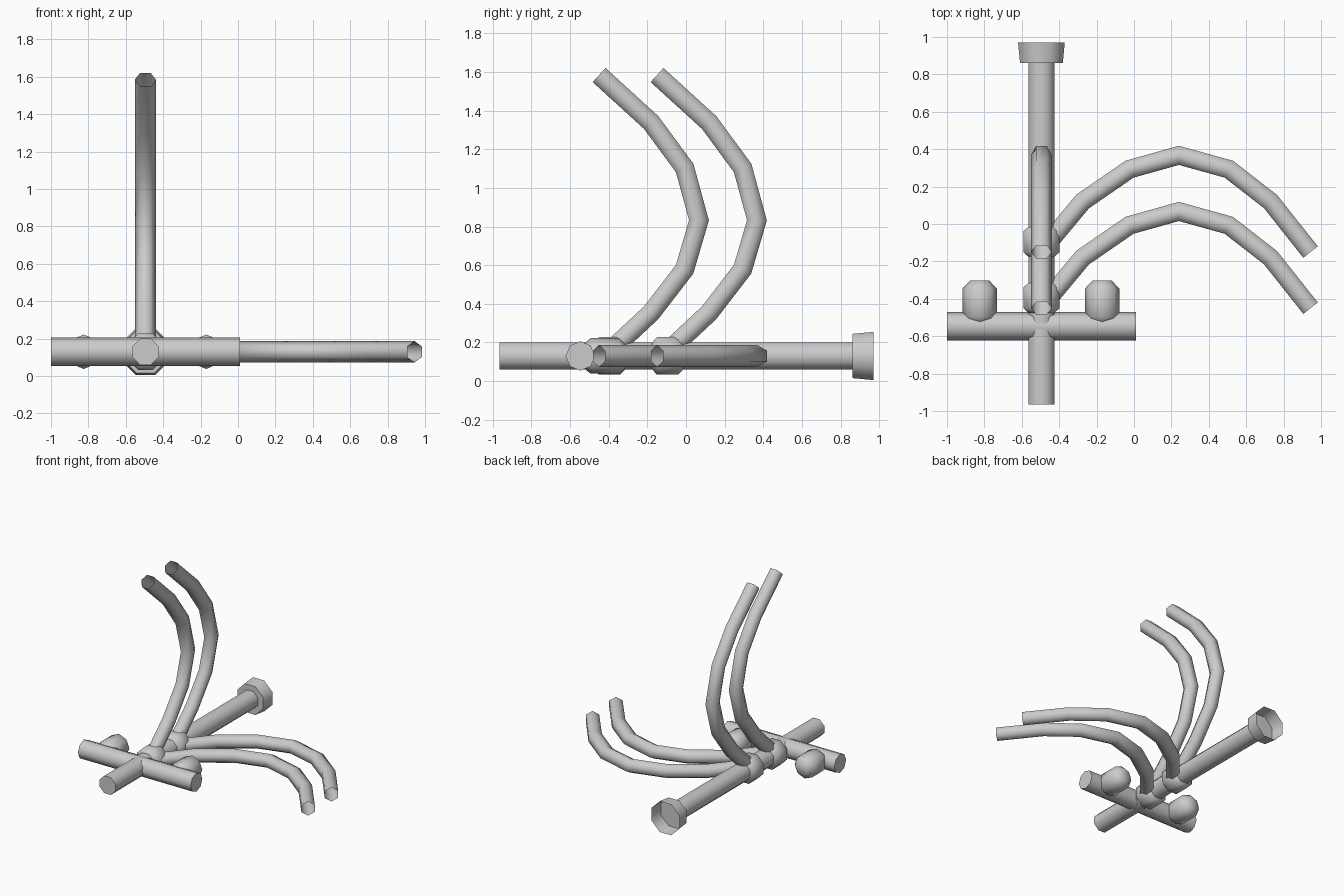
import bpy, bmesh, math
from mathutils import Vector

cube = bpy.data.objects.get("Cube")
if cube:
    bpy.data.objects.remove(cube, do_unlink=True)

grey = bpy.data.materials.new("light grey")
grey.use_nodes = True
grey.diffuse_color = (0.6, 0.6, 0.6, 1)
grey.node_tree.nodes["Principled BSDF"].inputs["Base Color"].default_value = (0.6, 0.6, 0.6, 1)

X, Y, Z = Vector((1, 0, 0)), Vector((0, 1, 0)), Vector((0, 0, 1))
SHAFT_X, MID_Z, BAR_R = -0.495, 0.13, 0.076


def loft(name, rings, cap_start, cap_end, angle):
    """Skin a list of point rings into one tube."""
    bm = bmesh.new()
    loops = [[bm.verts.new(p) for p in ring] for ring in rings]
    n = len(loops[0])
    for a, b in zip(loops, loops[1:]):
        for i in range(n):
            j = (i + 1) % n
            bm.faces.new((a[i], a[j], b[j], b[i]))
    if cap_start:
        bm.faces.new(loops[0][::-1])
    if cap_end:
        bm.faces.new(loops[-1])
    mesh = bpy.data.meshes.new(name)
    bm.to_mesh(mesh)
    bm.free()
    mesh.materials.append(grey)
    obj = bpy.data.objects.new(name, mesh)
    bpy.context.collection.objects.link(obj)
    bpy.ops.object.select_all(action='DESELECT')
    obj.select_set(True)
    bpy.context.view_layer.objects.active = obj
    bpy.ops.object.shade_smooth_by_angle(angle=math.radians(angle))
    return obj


def ring(center, u, v, radius, sides, turn=0.0):
    angles = [math.tau * (i + turn) / sides for i in range(sides)]
    return [center + radius * (u * math.cos(a) + v * math.sin(a)) for a in angles]


def turned(name, base, axis, profile, turn, cap_start=True, cap_end=True):
    """Eight-sided turned part; profile is (distance along axis, radius)."""
    u, v = (Z, X) if axis == Y else (Y, Z)
    rings = [ring(base + axis * d, u, v, r, 8, turn) for d, r in profile]
    return loft(name, rings, cap_start, cap_end, 50)


def arm(name, base, along, reach):
    """Open hexagonal tube, mitred at each bend, in the plane of along and Y."""
    side = along.cross(Y)
    pts = [base + along * t + Y * y for t, y in zip(reach, ARM_Y)]
    rings = []
    for i, p in enumerate(pts):
        before = (p - pts[max(i - 1, 0)]).normalized()
        after = (pts[min(i + 1, len(pts) - 1)] - p).normalized()
        tangent = (before + after).normalized()
        stretch = 1 / max(tangent.dot(before), tangent.dot(after))
        v = tangent.cross(side) * stretch
        rings.append(ring(p, side, v, 0.057, 6))
    return loft(name, rings, False, False, 65)


# Long shaft and crossbar
shaft = Vector((SHAFT_X, 0, MID_Z))
turned("shaft", shaft, Y, [(-0.965, BAR_R), (0.864, BAR_R)], 0.5)
turned("crossbar", Vector((0, -0.547, MID_Z)), X, [(-1, BAR_R), (0.01, BAR_R)], 0)

# Flared open cup at the back end
turned("end_cup", shaft, Y, [(0.862, BAR_R), (0.862, 0.124), (0.97, 0.135)], 0.5, False, False)

# Rounded knobs behind the crossbar
for side, x in (("right", -0.825), ("left", -0.17)):
    turned(side + "_knob", Vector((x, 0, MID_Z)), Y,
           [(-0.54, 0.05), (-0.495, 0.092), (-0.345, 0.092), (-0.302, 0.05)], 0)

# Collars, each with one upright and one sideways arm
ARM_Y = [-0.02, 0.22, 0.393, 0.467, 0.393, 0.22, -0.05]
for place, y in (("front", -0.395), ("back", -0.095)):
    turned(place + "_collar", shaft + Y * y, Y,
           [(-0.085, 0.07), (-0.055, 0.105), (0.055, 0.105), (0.085, 0.07)], 0.5)
    base = shaft + Y * (y - 0.005)
    arm(place + "_side_arm", base, X, [0.02, 0.22, 0.471, 0.735, 1.002, 1.225, 1.439])
    arm(place + "_upright_arm", base, Z, [0.0, 0.224, 0.449, 0.702, 0.973, 1.208, 1.454])
